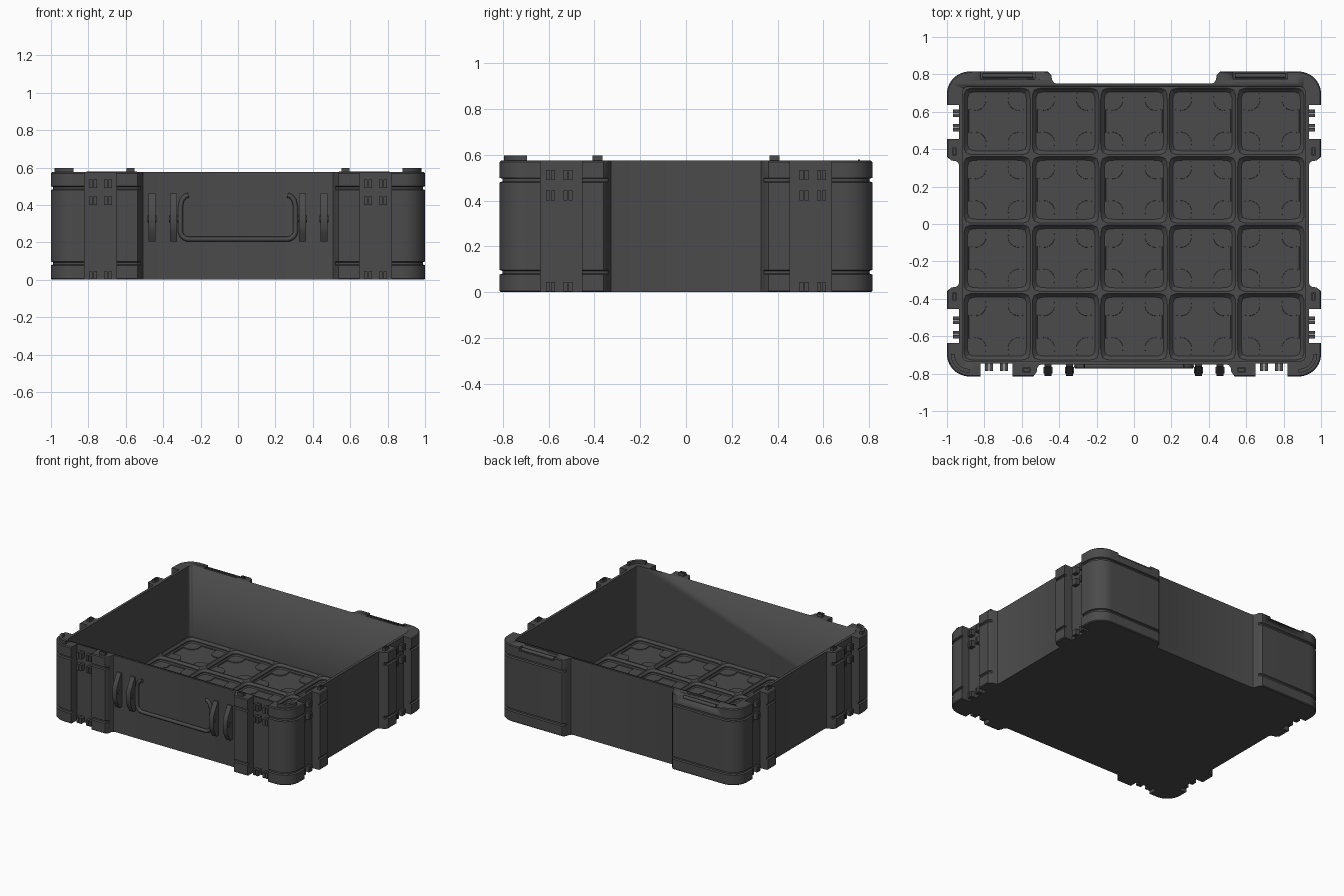
import bpy, bmesh, math
from mathutils import Vector

if "Cube" in bpy.data.objects:
    bpy.data.objects.remove(bpy.data.objects["Cube"])

grey = bpy.data.materials.new("dark_grey_plastic")
grey.diffuse_color = (0.07, 0.07, 0.07, 1)
grey.use_nodes = True
grey.node_tree.nodes["Principled BSDF"].inputs["Base Color"].default_value = grey.diffuse_color


def finish(name, bm, angle=35):
    bmesh.ops.recalc_face_normals(bm, faces=bm.faces)
    me = bpy.data.meshes.new(name)
    bm.to_mesh(me)
    bm.free()
    me.materials.append(grey)
    ob = bpy.data.objects.new(name, me)
    bpy.context.collection.objects.link(ob)
    bpy.ops.object.select_all(action='DESELECT')
    ob.select_set(True)
    bpy.context.view_layer.objects.active = ob
    bpy.ops.object.shade_smooth_by_angle(angle=math.radians(angle))
    return ob


def loft(bm, rings, caps=True):
    vs = [[bm.verts.new(p) for p in r] for r in rings]
    n = len(vs[0])
    for a, b in zip(vs, vs[1:]):
        for i in range(n):
            j = (i + 1) % n
            bm.faces.new((a[i], a[j], b[j], b[i]))
    if caps:
        bm.faces.new(vs[0][::-1])
    bm.faces.new(vs[-1])


def box(bm, x0, x1, y0, y1, z0, z1):
    loft(bm, [[(x0, y0, z), (x1, y0, z), (x1, y1, z), (x0, y1, z)] for z in (z0, z1)])


def arc(cx, cy, r, a0, a1, n=12):
    return [(cx + r * math.cos(math.radians(a0 + (a1 - a0) * i / n)),
             cy + r * math.sin(math.radians(a0 + (a1 - a0) * i / n))) for i in range(n + 1)]


# Plan outline of the case; d pulls in only the raised corners and posts
def outline(d):
    X, Y, r = 1 - d, 0.815 - d, 0.12 - d
    side = [(X, -.635), (.935, -.635), (.935, -.455), (X, -.455), (X, -.36),
            (.978, -.34), (.95, -.335), (.94, -.328), (.935, -.312)]
    front = [(.49, -.75), (.508, -.755), (.517, -.768), (.52, -.79), (.538, -Y), (.65, -Y),
             (.65, -.745), (.82, -.745), (.82, -Y)]
    back = [(.46, Y), (.442, .795), (.438, .77), (.428, .755), (.41, .75)]
    half = front + arc(.88, -.695, r, -90, 0) + side
    half += [(x, -y) for x, y in reversed(side)] + arc(.88, .695, r, 0, 90) + back
    return half + [(-x, y) for x, y in reversed(half)]


P = 0.366                      # compartment pitch
CX, CY = 2.5 * P, 2 * P        # inside half sizes

# Shell with two horizontal grooves
bm = bmesh.new()
levels = [(0, .006), (.006, 0), (.077, 0), (.081, .012), (.093, .012), (.097, 0),
          (.48, 0), (.484, .012), (.496, .012), (.5, 0), (.569, 0), (.575, .006)]
loft(bm, [[(x, y, z) for x, y in outline(d)] for z, d in levels])
shell = finish("case_shell", bm)

# Cutter: inside cavity and hinge recesses
bm = bmesh.new()
r = 0.025
plan = []
for sx, sy, a in ((1, 1, 0), (-1, 1, 90), (-1, -1, 180), (1, -1, 270)):
    plan += arc(sx * (CX - r), sy * (CY - r), r, a, a + 90, 6)
loft(bm, [[(x, y, z) for x, y in plan] for z in (.008, .7)])
for s in (-1, 1):
    xs = sorted((s * .53, s * .82))
    box(bm, *xs, .775, .9, .55, .7)
cutter = finish("cavity_cutter", bm)
cutter.hide_render = True
mod = shell.modifiers.new("cavity", 'BOOLEAN')
mod.operation, mod.solver, mod.object = 'DIFFERENCE', 'EXACT', cutter
bpy.context.view_layer.objects.active = shell
bpy.ops.object.modifier_apply(modifier="cavity")
bpy.data.objects.remove(cutter)


# Floor grid: ridged compartments with a lobed hollow in each
def rounded(h, n):
    def radius(a):
        c, s = abs(math.cos(a)), abs(math.sin(a))
        return h / max(c, s) if n == 0 else h / (c ** n + s ** n) ** (1 / n)
    return radius


def lobed(h, c, pad):
    def radius(a):
        square = h / max(abs(math.cos(a)), abs(math.sin(a)))
        t = abs(math.cos(a)) * c + abs(math.sin(a)) * c
        disc = t * t - 2 * c * c + pad * pad
        return min(square, t - math.sqrt(disc)) if disc > 0 else square
    return radius


N = 64
profile = [(rounded(P / 2, 0), .045), (rounded(.178, 11), .045), (rounded(.165, 11), .03),
           (rounded(.165, 11), .022), (rounded(.158, 12), .015),
           (lobed(.152, .118, .06), .015), (lobed(.151, .118, .061), .010)]
bm = bmesh.new()
for i in range(5):
    for j in range(4):
        cx, cy = (i - 2) * P, (j - 1.5) * P
        rings = []
        for f, z in profile:
            angs = [2 * math.pi * k / N for k in range(N)]
            rings.append([(cx + f(a) * math.cos(a), cy + f(a) * math.sin(a), z) for a in angs])
        loft(bm, rings, caps=False)
bmesh.ops.remove_doubles(bm, verts=bm.verts, dist=1e-5)
finish("floor_grid", bm, 25)

# Latch ribs in the notches
bm = bmesh.new()
for z0, z1 in ((.004, .045), (.4, .445), (.49, .535)):
    for s in (-1, 1):
        for c in (.787, .764, .707, .684):
            box(bm, s * c - .009, s * c + .009, -.785, -.74, z0, z1)
        for t in (-1, 1):
            for c in (.603, .581, .526, .504):
                xs = sorted((s * .93, s * .967))
                box(bm, *xs, t * c - .009, t * c + .009, z0, z1)
finish("latch_ribs", bm)

# Hollow locating studs on the posts
bm = bmesh.new()
studs = [(s * .575, -.78, .022, .014) for s in (-1, 1)]
studs += [(s * .96, t * .387, .011, .021) for s in (-1, 1) for t in (-1, 1)]
for x, y, a, b in studs:
    rings = []
    for k, z in ((0, .57), (0, .597), (.006, .597), (.006, .577)):
        w, h = a - k, b - k
        rings.append([(x - w, y - h, z), (x + w, y - h, z), (x + w, y + h, z), (x - w, y + h, z)])
    loft(bm, rings)
finish("post_studs", bm)

# Curved ridges on the front corners
bm = bmesh.new()
for s in (-1, 1):
    strip = arc(.88, -.695, .1, -90, 0) + arc(.88, -.695, .08, 0, -90)
    loft(bm, [[(s * x, y, z) for x, y in strip] for z in (.57, .597)])
finish("corner_ridges", bm)

# Hinge barrels and narrow strips on the back corners
bm = bmesh.new()
for s in (-1, 1):
    ends = [s * .54, s * .81]
    loft(bm, [[(x, y, z) for y, z in arc(.793, .557, .013, 0, 330, 11)] for x in ends])
    xs = sorted((s * .54, s * .81))
    box(bm, *xs, .752, .76, .57, .579)
finish("hinge_barrels", bm)

# Handle brackets with pivot bosses
bm = bmesh.new()
side = [(-.745, .46), (-.76, .46), (-.795, .4), (-.812, .36), (-.812, .28),
        (-.8, .25), (-.775, .205), (-.745, .205)]
for c in (-.46, -.345, .345, .46):
    loft(bm, [[(c + w, y, z) for y, z in side] for w in (-.018, .018)])
    loft(bm, [[(c + w, y, z) for y, z in arc(-.782, .325, .018, 0, 330, 11)] for w in (-.023, .023)])
finish("handle_brackets", bm)

# Folded carry handle
half = [(-.265, .452), (-.283, .446), (-.3, .425), (-.308, .39), (-.308, .26)]
half += arc(-.263, .262, .045, 190, 270, 6)
path = half + [(-x, z) for x, z in reversed(half)]
bm = bmesh.new()
rings = []
for i, (x, z) in enumerate(path):
    p, q = path[max(i - 1, 0)], path[min(i + 1, len(path) - 1)]
    n = Vector((p[1] - q[1], q[0] - p[0])).normalized()
    ring = []
    for k in range(10):
        a = 2 * math.pi * k / 10
        u = .013 * math.cos(a)
        ring.append((x + n.x * u, -.761 + .013 * math.sin(a), z + n.y * u))
    rings.append(ring)
loft(bm, rings)
finish("carry_handle", bm, 50)
